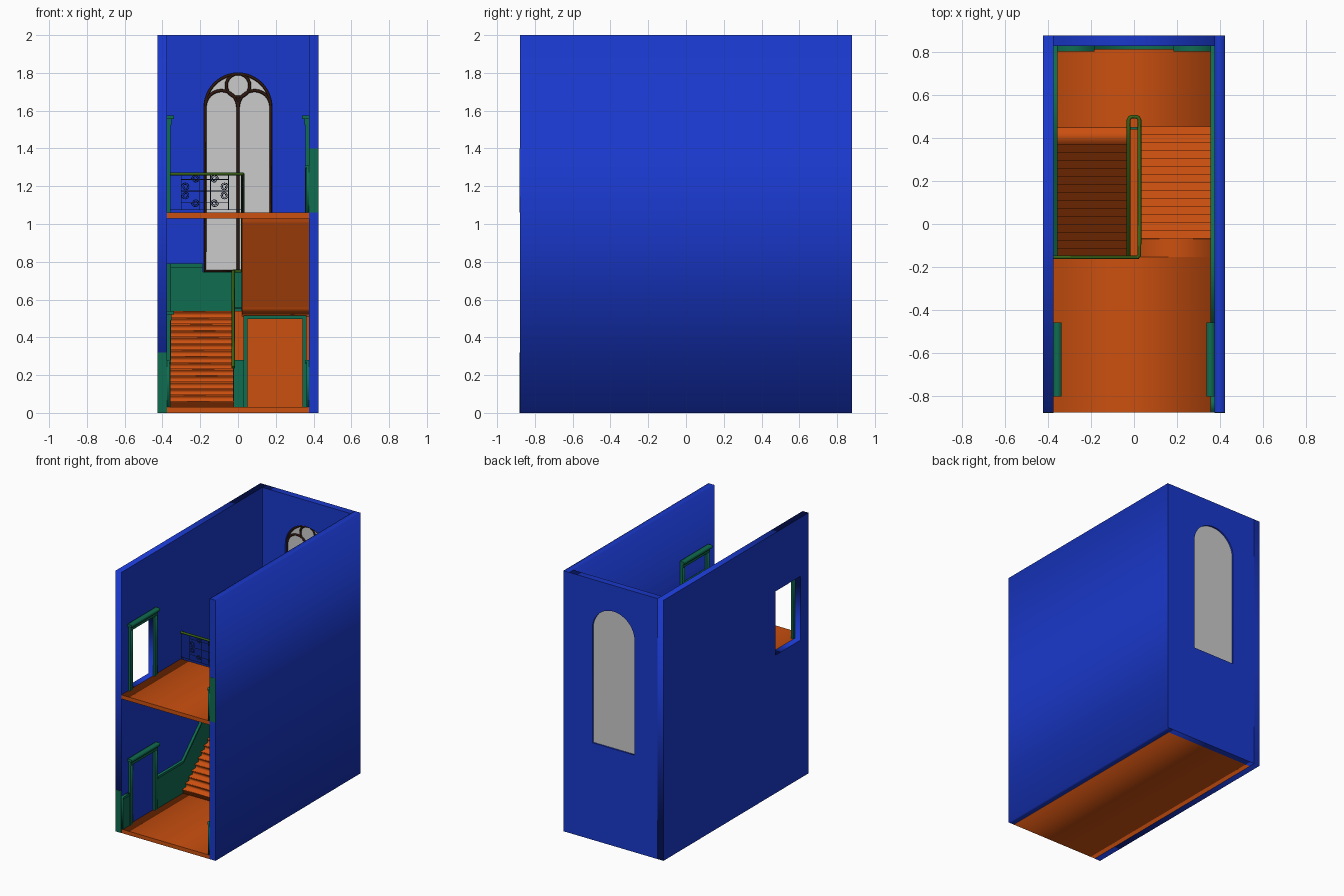
import bpy, math
from mathutils import Vector

if "Cube" in bpy.data.objects:
    bpy.data.objects.remove(bpy.data.objects["Cube"])

def mat(name, c):
    m = bpy.data.materials.new(name)
    m.diffuse_color = (*c, 1)
    m.use_nodes = True
    m.node_tree.nodes["Principled BSDF"].inputs["Base Color"].default_value = m.diffuse_color
    return m

BLUE = mat("blue_wall", (0.01, 0.04, 0.6))
ORANGE = mat("orange_floor", (0.6, 0.08, 0.005))
GREEN = mat("green_trim", (0.005, 0.15, 0.08))
OLIVE = mat("olive_rail", (0.04, 0.12, 0.008))
BROWN = mat("brown_frame", (0.03, 0.01, 0.005))
IRON = mat("dark_iron", (0.01, 0.03, 0.1))

def finish(ob, m):
    """Turn a curve object into a mesh object."""
    bpy.context.scene.collection.objects.link(ob)
    bpy.context.view_layer.update()
    me = bpy.data.meshes.new_from_object(ob.evaluated_get(bpy.context.evaluated_depsgraph_get()))
    new = bpy.data.objects.new(ob.name, me)
    new.matrix_world = ob.matrix_world.copy()
    name = ob.name
    bpy.data.objects.remove(ob)
    new.name = name
    me.materials.clear()
    if m:
        me.materials.append(m)
    bpy.context.scene.collection.objects.link(new)
    return new

def add_spline(cu, pts, closed):
    s = cu.splines.new('POLY')
    s.points.add(len(pts) - 1)
    for p, q in zip(s.points, pts):
        p.co = (*q, 1) if len(q) == 3 else (*q, 0, 1)
    s.use_cyclic_u = closed

def plate(name, loops, axis, a, b, m):
    """Extrude outlines (holes allowed) along x (outline in y,z) or y (outline in x,z)."""
    cu = bpy.data.curves.new(name, 'CURVE')
    cu.dimensions, cu.fill_mode, cu.extrude = '2D', 'BOTH', (b - a) / 2
    for l in loops:
        add_spline(cu, l, True)
    ob = bpy.data.objects.new(name, cu)
    if axis == 'x':
        ob.rotation_euler = (math.pi / 2, 0, math.pi / 2)
        ob.location.x = (a + b) / 2
    else:
        ob.rotation_euler = (math.pi / 2, 0, 0)
        ob.location.y = (a + b) / 2
    return finish(ob, m)

def tubes(name, paths, r, m, res=0):
    """Bars along 3D paths, each path = (points, closed)."""
    cu = bpy.data.curves.new(name, 'CURVE')
    cu.dimensions, cu.bevel_depth, cu.bevel_resolution = '3D', r, res
    cu.use_fill_caps = True
    for pts, closed in paths:
        add_spline(cu, pts, closed)
    return finish(bpy.data.objects.new(name, cu), m)

def rect(a, b, c, d):
    return [(a, c), (b, c), (b, d), (a, d)]

def box(name, x0, x1, y0, y1, z0, z1, m):
    return plate(name, [rect(x0, x1, z0, z1)], 'y', y0, y1, m)

def arc(cx, cz, r, a0, a1, n=24):
    return [(cx + r * math.cos(math.radians(a0 + (a1 - a0) * i / n)),
             cz + r * math.sin(math.radians(a0 + (a1 - a0) * i / n))) for i in range(n + 1)]

# Walls: plain right, left with a doorway, back with an arched window
arch = [(-.18, .745), (.18, .745)] + arc(0, 1.62, .18, 0, 180)
box("right_wall", .375, .425, -.88, .88, 0, 2, BLUE)
plate("left_wall", [rect(-.88, .88, 0, 2), rect(-.785, -.48, 1.06, 1.55)], 'x', -.425, -.375, BLUE)
plate("back_wall", [rect(-.375, .375, 0, 2), arch], 'y', .83, .88, BLUE)

# Arched window: glass, outer frame, mullion, two lancets and a round light
plate("window_glass", [arch], 'y', .855, .868, None)
def at(pts, y=.845):
    return [(x, y, z) for x, z in pts]
inner = [(-.174, .751), (.174, .751)] + arc(0, 1.62, .174, 0, 180)
tubes("window_tracery", [
    (at(inner), True), (at([(0, .75), (0, 1.67)]), False),
    (at(arc(-.088, 1.62, .086, 0, 180)), False), (at(arc(.088, 1.62, .086, 0, 180)), False),
    (at(arc(0, 1.733, .062, 0, 345, 23)), True)], .008, BROWN)

# Floors, landing and the closet wall beneath it
box("ground_floor", -.375, .375, -.88, .83, 0, .03, ORANGE)
box("upper_floor", -.375, .375, -.88, -.155, 1.03, 1.06, ORANGE)
box("upper_floor_stair_head", .02, .375, -.155, -.07, 1.03, 1.06, ORANGE)
box("landing", -.375, .375, .45, .83, .51, .54, ORANGE)
box("closet_wall", -.375, .375, .45, .48, .03, .51, ORANGE)

def flight(name, x0, x1, y0, y1, z0, z1, end, solid):
    """Stepped profile with nosings; sawtooth soffit unless solid."""
    n, nose, t = 15, .005, .008
    d, h = (y1 - y0) / (n - 1), (z1 - z0) / n
    s = 1 if d > 0 else -1
    pts = []
    for i in range(n):
        y, z = y0 + d * i, z0 + h * i
        pts += [(y, z), (y, z + h - t), (y - s * nose, z + h - t), (y - s * nose, z + h)]
    pts += [(end, z1)]
    if solid:
        pts += [(end, z0)]
    else:
        pts += [(end, z1 - .03)]
        for i in range(n - 1, 0, -1):
            y, z = y0 + d * i, z0 + h * i
            pts += [(y, z - .012), (y, z - .02)]
        pts += [(y0, z0 - .03)]
    plate(name, [pts], 'x', x0, x1, ORANGE)

flight("lower_stairs", -.375, -.02, -.15, .375, .03, .54, .45, True)
flight("upper_stairs", .02, .375, .45, -.07, .54, 1.06, -.08, False)

# Wainscot panels with caps that follow the stairs
def wainscot(name, top, base, side):
    a, b = sorted((side * .375, side * .362))
    plate(name, [top + base], 'x', a, b, GREEN)
    a, b = sorted((side * .375, side * .356))
    plate(name + "_cap", [top + [(y, z - .018) for y, z in reversed(top)]], 'x', a, b, GREEN)

wainscot("left_wainscot", [(-.46, .28), (-.15, .28), (.375, .79), (.83, .79)], [(.83, .03), (-.46, .03)], -1)
wainscot("left_front_wainscot", [(-.88, .28), (-.8, .28)], [(-.8, .03), (-.88, .03)], -1)
wainscot("right_wainscot", [(-.46, 1.31), (-.07, 1.31), (.45, .79), (.83, .79)],
         [(.83, .54), (.45, .54), (-.07, 1.06), (-.46, 1.06)], 1)
wainscot("right_front_wainscot", [(-.88, 1.31), (-.8, 1.31)], [(-.8, 1.06), (-.88, 1.06)], 1)
wainscot("right_lower_wainscot", [(-.88, .28), (.45, .28)], [(.45, .03), (-.88, .03)], 1)
plate("back_wainscot", [[(-.375, .54), (.375, .54), (.375, .79), (.185, .79), (.185, .745),
                         (-.185, .745), (-.185, .79), (-.375, .79)]], 'y', .815, .83, GREEN)
for s, n in ((-1, "left"), (1, "right")):
    a, b = sorted((s * .375, s * .185))
    box(n + "_back_wainscot_cap", a, b, .805, .83, .77, .79, GREEN)
box("closet_wainscot", -.02, .03, .44, .45, .03, .28, GREEN)
box("left_wall_end_trim", -.425, -.375, -.881, -.879, 0, .32, GREEN)
box("right_wall_end_trim", .375, .425, -.881, -.879, 1.06, 1.4, GREEN)

# Door frames on the side walls
def door_frame(name, s, z, h):
    def b(part, depth, y0, y1, z0, z1):
        x0, x1 = sorted((s * .375, s * (.375 - depth)))
        box(name + part, x0, x1, y0, y1, z0, z1, GREEN)
    b("_front_jamb", .018, -.795, -.765, z, z + h - .02)
    b("_back_jamb", .018, -.495, -.465, z, z + h - .02)
    b("_header", .022, -.795, -.465, z + h - .05, z + h - .02)
    b("_head", .036, -.805, -.46, z + h - .02, z + h)

door_frame("lower_left_door", -1, .03, .51)
door_frame("upper_left_door", -1, 1.06, .515)
door_frame("upper_right_door", 1, 1.06, .515)
box("upper_right_door_panel", .365, .375, -.765, -.495, 1.06, 1.4, GREEN)

# Closet door under the landing
plate("closet_door_frame", [[(.03, .03), (.05, .03), (.05, .497), (.342, .497), (.342, .03),
                             (.362, .03), (.362, .515), (.03, .515)]], 'y', .425, .45, GREEN)
box("closet_door", .05, .342, .44, .45, .03, .497, ORANGE)

# Continuous handrail
tubes("handrail", [([(-.025, -.16, .24), (-.025, .375, .75), (-.025, .485, .75), (-.021, .495, .75),
                     (-.012, .5, .75), (.012, .5, .75), (.021, .495, .75), (.025, .485, .75),
                     (.025, .45, .75), (.025, -.07, 1.265), (.025, -.145, 1.265), (.018, -.155, 1.265),
                     (-.375, -.155, 1.265)], False)], .009, OLIVE, 1)

# Wrought iron scroll panels, sheared to follow each run
def iron(name, start, run, count):
    start, run = Vector(start), Vector(run)
    L = math.hypot(run.x, run.y)
    def f(u, v):
        return tuple(start + run * (u / L) + Vector((0, 0, v)))
    paths = [([f(0, .015), f(L, .015)], False), ([f(.004, 0), f(.004, .2)], False),
             ([f(L - .004, 0), f(L - .004, .2)], False)]
    for k in range(count):
        c = L * (k + .5) / count
        k2 = min(1, L / count / .26)
        for su in (-1, 1):
            for sv in (-1, 1):
                for du, dv in ((.05, .063), (.103, .022)):
                    cu, cv = c + su * du * k2, .115 + sv * dv
                    paths.append(([f(cu + su * (.022 - .016 * i / 26) * math.cos(i * .5),
                                     cv + sv * (.022 - .016 * i / 26) * math.sin(i * .5))
                                   for i in range(27)], False))
        for v in (.055, .115, .175):
            paths.append(([f(c - .125 * k2, v), f(c + .125 * k2, v)], False))
        for u in (-.125, -.03, .03, .125):
            paths.append(([f(c + u * k2, .015), f(c + u * k2, .2)], False))
    tubes(name, paths, .002, IRON)

iron("balcony_ironwork", (-.375, -.155, 1.06), (.4, 0, 0), 1)
iron("lower_stair_ironwork", (-.025, -.15, .04), (0, .525, .505), 2)
iron("upper_stair_ironwork", (.025, .45, .55), (0, -.52, .51), 2)
iron("landing_ironwork", (-.025, .5, .54), (.05, 0, 0), 0)
